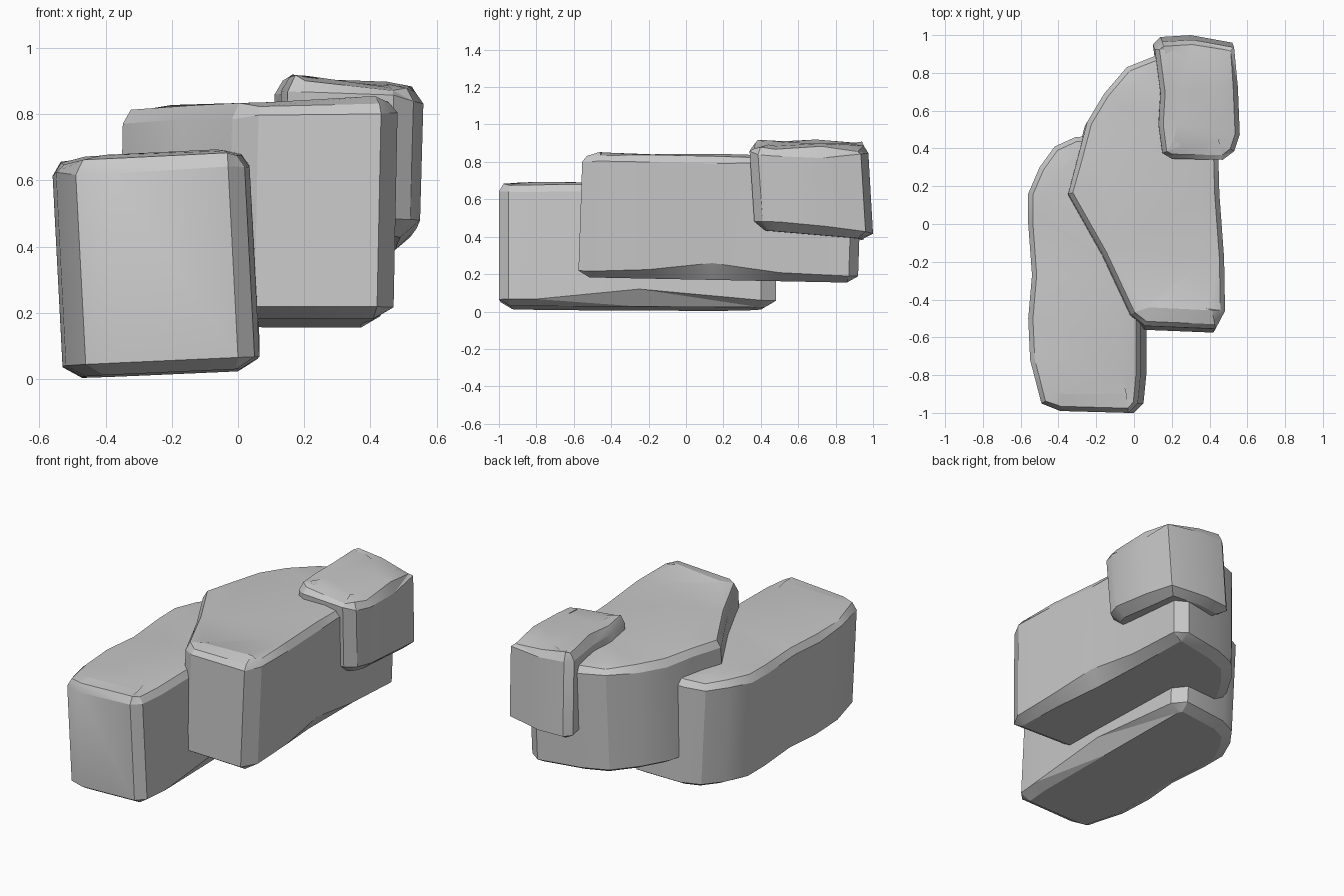
import bpy, bmesh, math, random
from mathutils import Vector

random.seed(4)

cube = bpy.data.objects.get("Cube")
if cube:
    bpy.data.objects.remove(cube, do_unlink=True)

stone = bpy.data.materials.new("stone grey")
stone.use_nodes = True
stone.diffuse_color = (0.58, 0.58, 0.58, 1)
stone.node_tree.nodes["Principled BSDF"].inputs["Base Color"].default_value = stone.diffuse_color


def plane(base, slope_x, slope_y):
    """Height of a tilted cap."""
    return lambda p: base + slope_x * p.x + slope_y * p.y


def offset(points, distance):
    """Move a counter-clockwise outline inward."""
    moved = []
    for i, p in enumerate(points):
        along = (points[(i + 1) % len(points)] - points[i - 1]).normalized()
        moved.append(p + Vector((-along.y, along.x)) * distance)
    return moved


def wobble(amount):
    return random.uniform(-amount, amount)


def rock(name, outline, bottom, top, lean, chip_y, chip_height, rough=0.008):
    """Loft a chipped block: bottom cap, chamfer, wall, chamfer, top cap."""
    base = [Vector(p) for p in outline]
    upper = [p + Vector(lean) for p in base]
    middle_x = sum(p.x for p in base) / len(base)

    def chamfer(p):
        # the underside is chipped away more in the middle of the left side
        chip = max(0, 1 - abs(p.y - chip_y) / 0.45) if p.x > middle_x else 0
        return 0.035 + chip_height * chip

    rings = [
        [(p.x, p.y, bottom(p)) for p in offset(base, 0.06)],
        [(p.x, p.y, bottom(p) + chamfer(p)) for p in base],
        [(p.x, p.y, top(p) - 0.045 + wobble(rough)) for p in upper],
        [(p.x, p.y, top(p) - 0.01 + wobble(rough)) for p in offset(upper, 0.025)],
        [(p.x, p.y, top(p) + wobble(rough)) for p in offset(upper, 0.1)],
    ]

    bm = bmesh.new()
    loops = [[bm.verts.new(co) for co in ring] for ring in rings]
    count = len(base)
    for low, high in zip(loops, loops[1:]):
        for i in range(count):
            j = (i + 1) % count
            bm.faces.new((low[i], low[j], high[j], high[i]))
    bm.faces.new(list(reversed(loops[0])))
    bm.faces.new(loops[-1])
    bmesh.ops.triangulate(bm, faces=bm.faces[:])
    bmesh.ops.recalc_face_normals(bm, faces=bm.faces[:])

    mesh = bpy.data.meshes.new(name)
    bm.to_mesh(mesh)
    bm.free()
    mesh.materials.append(stone)
    obj = bpy.data.objects.new(name, mesh)
    bpy.context.collection.objects.link(obj)
    bpy.ops.object.select_all(action="DESELECT")
    obj.select_set(True)
    bpy.context.view_layer.objects.active = obj
    bpy.ops.object.shade_smooth_by_angle(angle=math.radians(25))
    return obj


# Low rock at the front
rock(
    "front_rock",
    [(-.46, -.95), (-.36, -.99), (0, -1), (.05, -.95), (.065, -.8), (.065, -.25),
     (.06, .4), (0, .48), (-.28, .46), (-.39, .41), (-.47, .3), (-.53, .16),
     (-.53, 0), (-.51, -.27), (-.53, -.5), (-.52, -.72)],
    bottom=plane(0.025, 0.045, -0.005), top=plane(0.69, 0.05, 0),
    lean=(-.03, 0), chip_y=-.28, chip_height=.06)

# Large rock in the middle
rock(
    "middle_rock",
    [(-.03, -.5), (.05, -.56), (.42, -.575), (.47, -.48), (.465, -.2), (.44, .14),
     (.43, .5), (.43, .87), (.36, .92), (.1, .87), (-.05, .81), (-.17, .67),
     (-.26, .52), (-.31, .33), (-.36, .14), (-.18, -.18)],
    bottom=plane(0.172, 0, -0.02), top=plane(0.83, 0.025, -0.015),
    lean=(.012, .02), chip_y=.14, chip_height=.055)

# Small raised rock at the back
rock(
    "back_rock",
    [(.14, .4), (.19, .37), (.46, .365), (.52, .41), (.55, .5), (.54, .75),
     (.52, .96), (.3, 1), (.14, .99), (.1, .95), (.13, .72), (.12, .55)],
    bottom=plane(0.46, 0.02, -0.085), top=plane(0.95, -0.1, -0.025),
    lean=(.01, -.025), chip_y=.6, chip_height=.02, rough=0.014)
